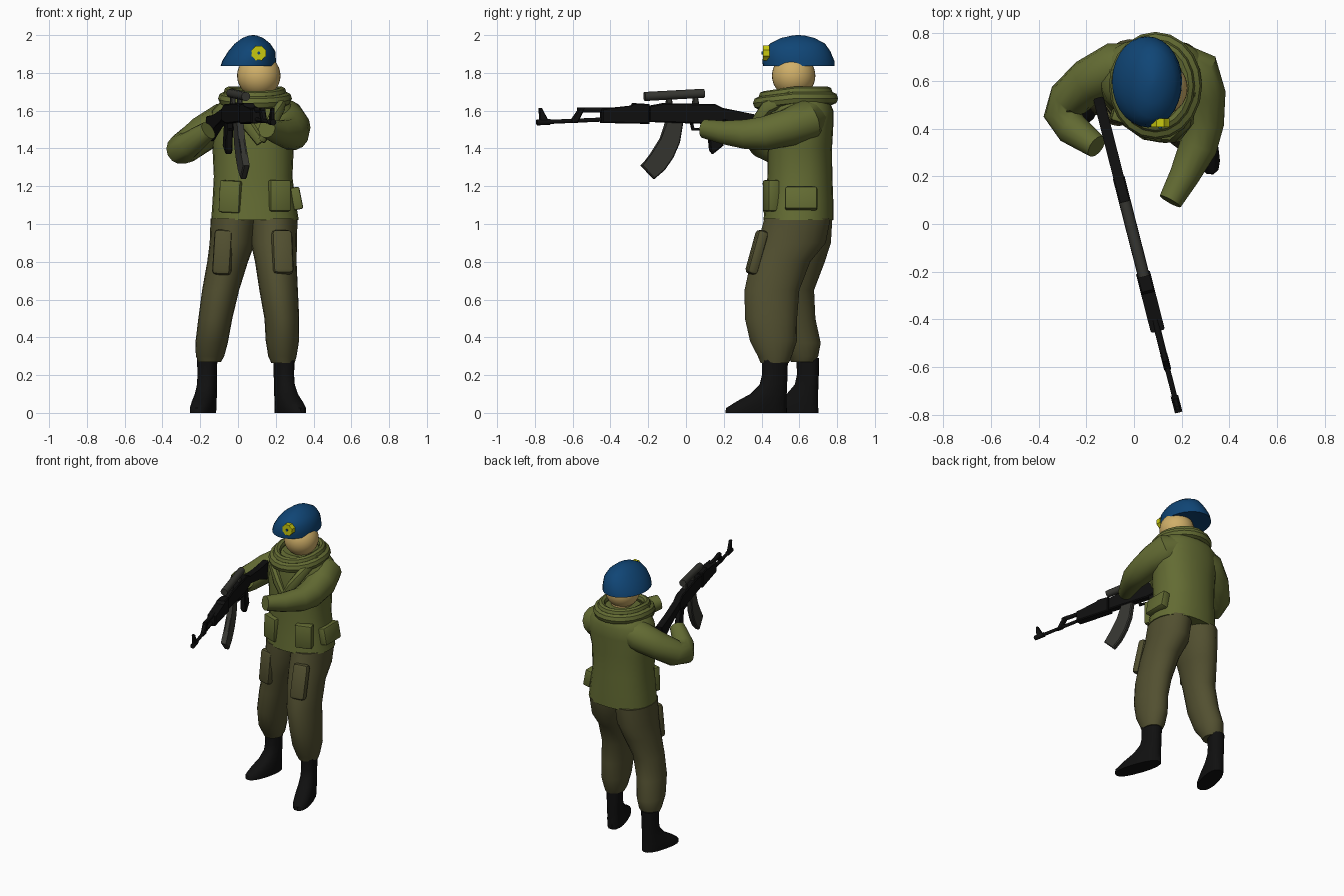
import bpy, bmesh, math
from mathutils import Vector, Matrix

if "Cube" in bpy.data.objects:
    bpy.data.objects.remove(bpy.data.objects["Cube"])


def mat(name, r, g, b):
    m = bpy.data.materials.new(name)
    m.diffuse_color = (r, g, b, 1)
    m.use_nodes = True
    m.node_tree.nodes["Principled BSDF"].inputs["Base Color"].default_value = m.diffuse_color
    return m


GREEN = mat("jacket_green", .125, .148, .033)
OLIVE = mat("trouser_olive", .085, .080, .030)
BLACK = mat("black", .005, .005, .005)
GREY = mat("dark_grey", .038, .038, .032)
SKIN = mat("skin", .63, .43, .14)
BLUE = mat("beret_blue", .005, .06, .18)
YELLOW = mat("badge_yellow", .58, .58, .005)


def finish(name, bm, material, matrix=None, angle=40):
    if matrix:
        bm.transform(matrix)
    bmesh.ops.recalc_face_normals(bm, faces=bm.faces[:])
    me = bpy.data.meshes.new(name)
    bm.to_mesh(me)
    bm.free()
    me.materials.append(material)
    me.polygons.foreach_set("use_smooth", [True] * len(me.polygons))
    me.set_sharp_from_angle(angle=math.radians(angle))
    ob = bpy.data.objects.new(name, me)
    bpy.context.collection.objects.link(ob)
    return ob


def skin_rings(rings, closed=False):
    """Join equal rings of points into a surface, capped unless closed."""
    bm = bmesh.new()
    vs = [[bm.verts.new(p) for p in r] for r in rings]
    n = len(vs[0])
    pairs = list(zip(vs, vs[1:])) + ([(vs[-1], vs[0])] if closed else [])
    for a, b in pairs:
        for i in range(n):
            j = (i + 1) % n
            bm.faces.new((a[i], a[j], b[j], b[i]))
    if not closed:
        bm.faces.new(vs[0])
        bm.faces.new(vs[-1])
    return bm


def loft(name, material, rings, n=20, power=2.0, matrix=None):
    """Horizontal oval rings given as (cx, cy, z, rx, ry)."""
    out = []
    for cx, cy, z, rx, ry in rings:
        ring = []
        for i in range(n):
            a = 2 * math.pi * i / n
            c, s = math.cos(a), math.sin(a)
            ring.append((cx + rx * math.copysign(abs(c) ** (2 / power), c),
                         cy + ry * math.copysign(abs(s) ** (2 / power), s), z))
        out.append(ring)
    return finish(name, skin_rings(out), material, matrix)


def tube(name, material, pts, n=14, flat=1.0, closed=False, matrix=None):
    """Sweep along (x, y, z, radius); flat scales the horizontal width."""
    ps = [Vector(p[:3]) for p in pts]
    out, m = [], len(ps)
    for i, p in enumerate(ps):
        a = ps[(i - 1) % m] if closed else ps[max(i - 1, 0)]
        b = ps[(i + 1) % m] if closed else ps[min(i + 1, m - 1)]
        t = (b - a).normalized()
        side = t.cross(Vector((0, 0, 1))).normalized()
        up = side.cross(t)
        r = pts[i][3]
        out.append([p + side * r * flat * math.cos(2 * math.pi * k / n)
                    + up * r * math.sin(2 * math.pi * k / n) for k in range(n)])
    return finish(name, skin_rings(out, closed), material, matrix)


def box(name, material, loc, size, rot=(0, 0, 0), bevel=.01):
    bm = bmesh.new()
    bmesh.ops.create_cube(bm, size=1, matrix=Matrix.Diagonal((*size, 1)))
    bmesh.ops.bevel(bm, geom=bm.edges[:], offset=bevel, segments=2, affect='EDGES', profile=.5)
    m = Matrix.Translation(loc) @ Matrix.Rotation(rot[2], 4, 'Z') \
        @ Matrix.Rotation(rot[0], 4, 'X') @ Matrix.Rotation(rot[1], 4, 'Y')
    return finish(name, bm, material, m, 35)


# Head
bm = bmesh.new()
bmesh.ops.create_uvsphere(bm, u_segments=32, v_segments=16, radius=.115)
finish("head", bm, SKIN, Matrix.Translation((.11, .57, 1.785)))
loft("neck", SKIN, [(.11, .58, 1.6, .07, .07), (.11, .58, 1.72, .07, .07)])

# Beret, leaning to one side
loft("beret", BLUE, [(.055, .597, 1.838, .13, .17), (.055, .597, 1.836, .147, .19),
                     (.059, .595, 1.865, .142, .19), (.073, .588, 1.915, .124, .176),
                     (.077, .590, 1.955, .094, .146), (.078, .592, 1.985, .055, .088),
                     (.079, .595, 1.997, .022, .035), (.08, .595, 2.0, .005, .008)], 28)


# Badge: scalloped disc with a dark dot
def disc(name, material, y, r, scallop, depth):
    rings = [[(.11 + f * math.cos(a), y + d, 1.905 + f * math.sin(a))
              for a, f in ((2 * math.pi * k / 16, r * (1 if k % 2 else scallop)) for k in range(16))]
             for d in (-depth / 2, depth / 2)]
    finish(name, skin_rings(rings), material, None, 30)


disc("badge", YELLOW, .425, .042, .88, .036)
disc("badge_dot", BLUE, .405, .008, 1, .008)

# Jacket body
loft("jacket", GREEN, [(.09, .595, 1.02, .232, .185), (.085, .6, 1.12, .22, .18),
                       (.08, .603, 1.25, .208, .172), (.08, .603, 1.4, .215, .17),
                       (.085, .61, 1.52, .235, .17), (.085, .615, 1.6, .225, .165),
                       (.09, .61, 1.65, .18, .15), (.095, .6, 1.69, .12, .12)], 24, 2.3)

# Sleeves
tube("left_sleeve", GREEN, [(.19, .68, 1.57, .08), (.25, .64, 1.55, .11), (.285, .54, 1.51, .1),
                            (.285, .42, 1.48, .092), (.268, .32, 1.475, .08),
                            (.21, .2, 1.485, .063), (.152, .095, 1.505, .05)])
tube("right_sleeve", GREEN, [(0, .68, 1.56, .08), (-.07, .66, 1.54, .105), (-.19, .6, 1.475, .095),
                             (-.275, .52, 1.41, .088), (-.3, .46, 1.397, .08),
                             (-.26, .4, 1.42, .07), (-.157, .325, 1.495, .05)])

# Collar: two loose folds around the neck and two lapels meeting on the chest
for name, rx, ry, z, r in (("collar_lower", .165, .195, 1.665, .034),
                           ("collar_upper", .14, .17, 1.7, .028)):
    tube(name, GREEN, [(.09 + rx * math.cos(a), .58 + ry * math.sin(a),
                        z - .025 * max(0, -math.sin(a)), r)
                       for a in (2 * math.pi * k / 20 for k in range(20))], 8, .9, True)
tube("left_lapel", GREEN, [(.24, .56, 1.68, .03), (.22, .43, 1.62, .038),
                           (.175, .37, 1.53, .036), (.12, .36, 1.44, .025)], 8, .8)
tube("right_lapel", GREEN, [(-.06, .54, 1.68, .03), (-.02, .43, 1.62, .038),
                            (.05, .38, 1.53, .036), (.12, .36, 1.43, .025)], 8, .8)

# Belt pouches
box("left_pouch", GREEN, (.218, .45, 1.15), (.115, .06, .165), (0, 0, .3))
box("right_pouch", GREEN, (-.038, .45, 1.145), (.115, .06, .17), (0, .05, -.3))
box("hip_pouch", GREEN, (.308, .61, 1.135), (.055, .17, .12), (0, -.2, 0))

# Trousers
loft("left_trouser", OLIVE, [(.19, .59, 1.03, .125, .175), (.19, .56, .9, .122, .18),
                             (.2, .5, .8, .11, .158), (.215, .455, .65, .102, .145),
                             (.232, .45, .5, .092, .138), (.235, .463, .38, .088, .124),
                             (.235, .47, .3, .075, .09), (.238, .47, .265, .062, .075)])
loft("right_trouser", OLIVE, [(-.02, .6, 1.03, .125, .175), (-.03, .595, .9, .12, .172),
                              (-.055, .585, .8, .108, .15), (-.092, .56, .65, .098, .118),
                              (-.12, .565, .5, .09, .12), (-.14, .6, .37, .086, .113),
                              (-.148, .62, .3, .075, .08), (-.15, .62, .27, .06, .065)])
box("left_thigh_pocket", OLIVE, (.235, .375, .85), (.11, .06, .24), (-.27, 0, .15), .022)
box("right_thigh_pocket", OLIVE, (-.08, .45, .85), (.1, .06, .24), (-.06, .05, -.2), .022)


# Boots: one shape turned and scaled for each foot
def boot(name, x, y, yaw, length):
    m = Matrix.Translation((x, y, 0)) @ Matrix.Rotation(yaw, 4, 'Z') @ Matrix.Diagonal((1, length, 1, 1))
    loft(name, BLACK, [(0, -.105, 0, .058, .172), (0, -.103, .025, .06, .17),
                       (0, -.075, .06, .058, .14), (0, -.035, .1, .054, .1),
                       (0, -.008, .15, .05, .074), (0, 0, .2, .05, .068),
                       (0, 0, .29, .052, .07)], 16, 2.4, m)


boot("left_boot", .243, .47, .33, 1)
boot("right_boot", -.163, .645, -.25, .85)

# Rifle: side profiles in (y, z), turned as one
AIM = Matrix.Translation((-.0145, 0, 0)) @ Matrix.Rotation(.25, 4, 'Z') @ Matrix.Diagonal((1, 1.032, 1, 1))


def slab(name, material, width, profile):
    rings = [[(x, y, z) for y, z in profile] for x in (-width / 2, width / 2)]
    bm = skin_rings(rings)
    bmesh.ops.bevel(bm, geom=[e for e in bm.edges if abs(e.verts[0].co.x - e.verts[1].co.x) < 1e-5],
                    offset=min(.006, width * .2), segments=1, affect='EDGES', profile=.5)
    finish(name, bm, material, AIM, 25)


def rod(name, material, y0, z0, y1, z1, r):
    tube(name, material, [(0, y0, z0, r), (0, y1, z1, r)], 12, 1, False, AIM)


slab("receiver", BLACK, .05, [(-.2, 1.54), (-.2, 1.625), (-.12, 1.64), (.15, 1.635),
                              (.2, 1.61), (.2, 1.545), (.1, 1.53)])
slab("handguard", BLACK, .06, [(-.45, 1.535), (-.45, 1.61), (-.29, 1.62), (-.28, 1.64),
                               (-.2, 1.635), (-.2, 1.53)])
rod("barrel", BLACK, -.785, 1.538, -.4, 1.555, .011)
rod("muzzle", BLACK, -.79, 1.538, -.72, 1.541, .016)
rod("gas_tube", BLACK, -.575, 1.603, -.4, 1.603, .014)
slab("gas_block", BLACK, .03, [(-.62, 1.535), (-.565, 1.615), (-.535, 1.615), (-.575, 1.535)])
slab("front_sight", BLACK, .022, [(-.775, 1.54), (-.78, 1.615), (-.765, 1.615), (-.725, 1.54)])
slab("stock", BLACK, .045, [(.19, 1.615), (.19, 1.55), (.36, 1.515), (.51, 1.44), (.53, 1.57), (.36, 1.58)])
slab("grip", BLACK, .038, [(.11, 1.54), (.125, 1.39), (.14, 1.37), (.195, 1.415), (.165, 1.54)])
slab("trigger_guard", BLACK, .015, [(.02, 1.54), (.03, 1.495), (.12, 1.495), (.12, 1.505),
                                    (.04, 1.505), (.035, 1.54)])
slab("magazine", GREY, .036, [(-.105, 1.55), (-.13, 1.45), (-.18, 1.37), (-.24, 1.31), (-.17, 1.238),
                              (-.115, 1.285), (-.07, 1.35), (-.035, 1.43), (-.015, 1.55)])
rod("scope", GREY, -.22, 1.675, .095, 1.692, .024)
for i, y in enumerate((-.09, .05)):
    slab(f"scope_mount_{i + 1}", GREY, .025, [(y - .02, 1.625), (y - .01, 1.68), (y + .01, 1.68), (y + .02, 1.625)])
